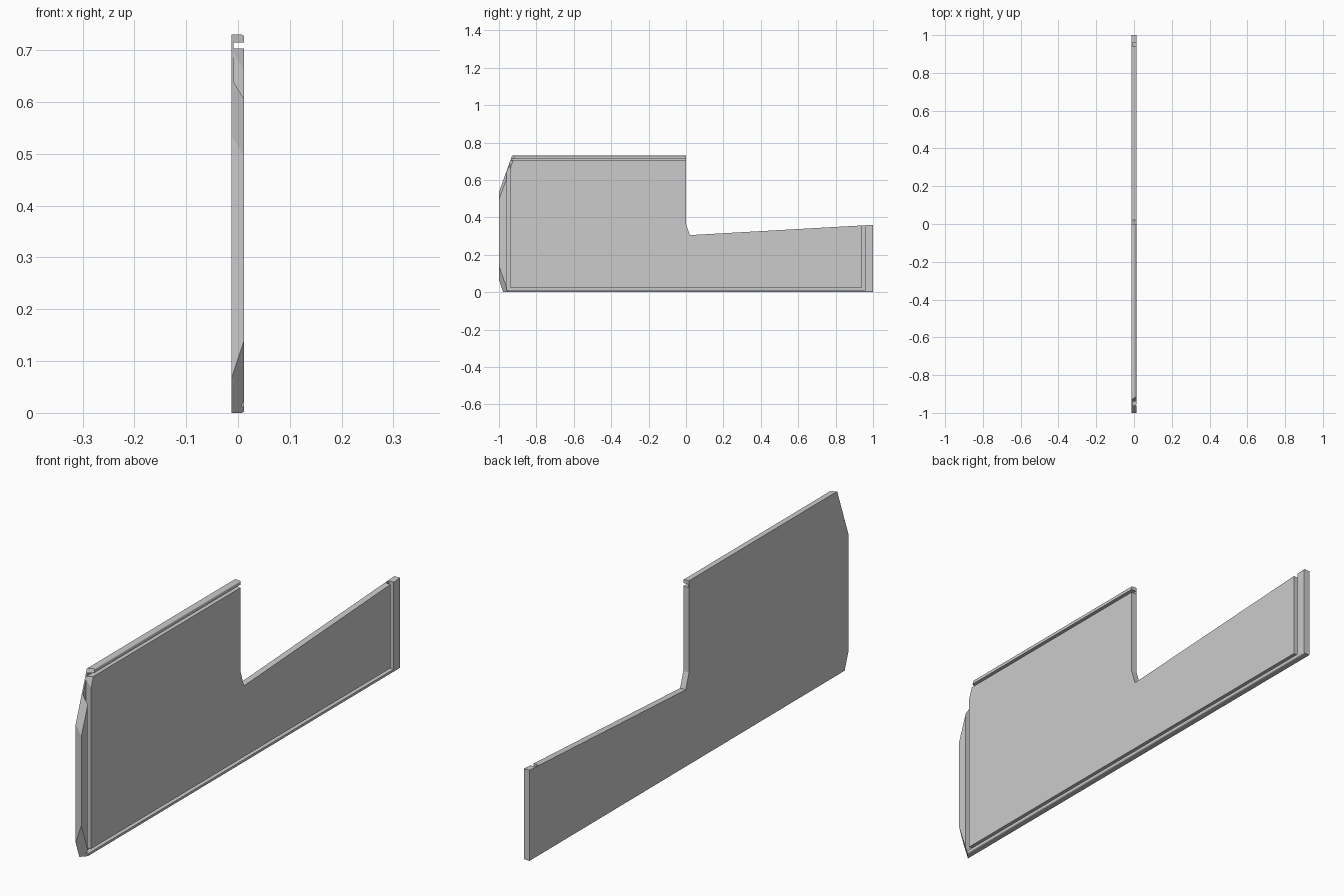
import bpy, bmesh

if "Cube" in bpy.data.objects:
    bpy.data.objects.remove(bpy.data.objects["Cube"])

XB, XP, XF = -0.013, -0.009, 0.012   # back face, groove floor, front face


def loft(name, back, front, x0, x1, round_edges=()):
    """Solid between two matching (y, z) outlines lying at x0 and x1."""
    bm = bmesh.new()
    a = [bm.verts.new((x0, y, z)) for y, z in back]
    b = [bm.verts.new((x1, y, z)) for y, z in front]
    n = len(a)
    bm.faces.new(a[::-1])
    bm.faces.new(b)
    for i in range(n):
        j = (i + 1) % n
        bm.faces.new((a[i], a[j], b[j], b[i]))
    bmesh.ops.recalc_face_normals(bm, faces=bm.faces)
    edges = [bm.edges.get((b[i], b[(i + 1) % n])) for i in round_edges]
    if edges:
        bmesh.ops.bevel(bm, geom=edges, offset=0.005, segments=3,
                        profile=0.5, affect='EDGES')
    me = bpy.data.meshes.new(name)
    bm.to_mesh(me)
    bm.free()
    ob = bpy.data.objects.new(name, me)
    bpy.context.collection.objects.link(ob)
    return ob


def rect(y0, y1, z0, z1):
    return [(y0, z0), (y1, z0), (y1, z1), (y0, z1)]


# Stepped panel: tall front half, low tapering rear half
shared = [(1, 0), (1, 0.36), (0.02, 0.305), (0, 0.366), (0, 0.73)]
back = [(-1, 0.065), (-0.977, 0)] + shared + [(-0.93, 0.73), (-1, 0.535)]
front = [(-1, 0.14), (-0.95, 0)] + shared + [(-0.915, 0.73), (-1, 0.495)]
panel = loft("panel", back, front, XB, XF, round_edges=(1, 6))

# Deep grooves that separate the border trim from the panel
grooves = [
    rect(-0.96, -0.94, 0.012, 0.8),
    rect(-0.97, 0.05, 0.703, 0.715),
    rect(-0.96, 0.96, 0.012, 0.024),
    rect(0.94, 0.96, 0.012, 0.5),
]
bpy.context.view_layer.objects.active = panel
for r in grooves:
    cutter = loft("groove_cutter", r, r, XP, 0.05)
    cutter.hide_render = True
    mod = panel.modifiers.new("groove", 'BOOLEAN')
    mod.operation = 'DIFFERENCE'
    mod.solver = 'EXACT'
    mod.object = cutter
    bpy.ops.object.modifier_apply(modifier=mod.name)
    bpy.data.objects.remove(cutter)

# Fold seams: across the tall half, and below the notch
bm = bmesh.new()
bm.from_mesh(panel.data)
for co, no in (((0, 0, 0.366), (0, 0, 1)), ((0, 0.02, 0), (0, 1, 0))):
    res = bmesh.ops.bisect_plane(
        bm, geom=bm.verts[:] + bm.edges[:] + bm.faces[:], dist=1e-5,
        plane_co=co, plane_no=no)
    cut = [e for e in res["geom_cut"] if isinstance(e, bmesh.types.BMEdge)
           and (no[2] or sum(v.co.z for v in e.verts) / 2 > 0.03)]
    bmesh.ops.split_edges(bm, edges=cut)
bm.to_mesh(panel.data)
bm.free()
